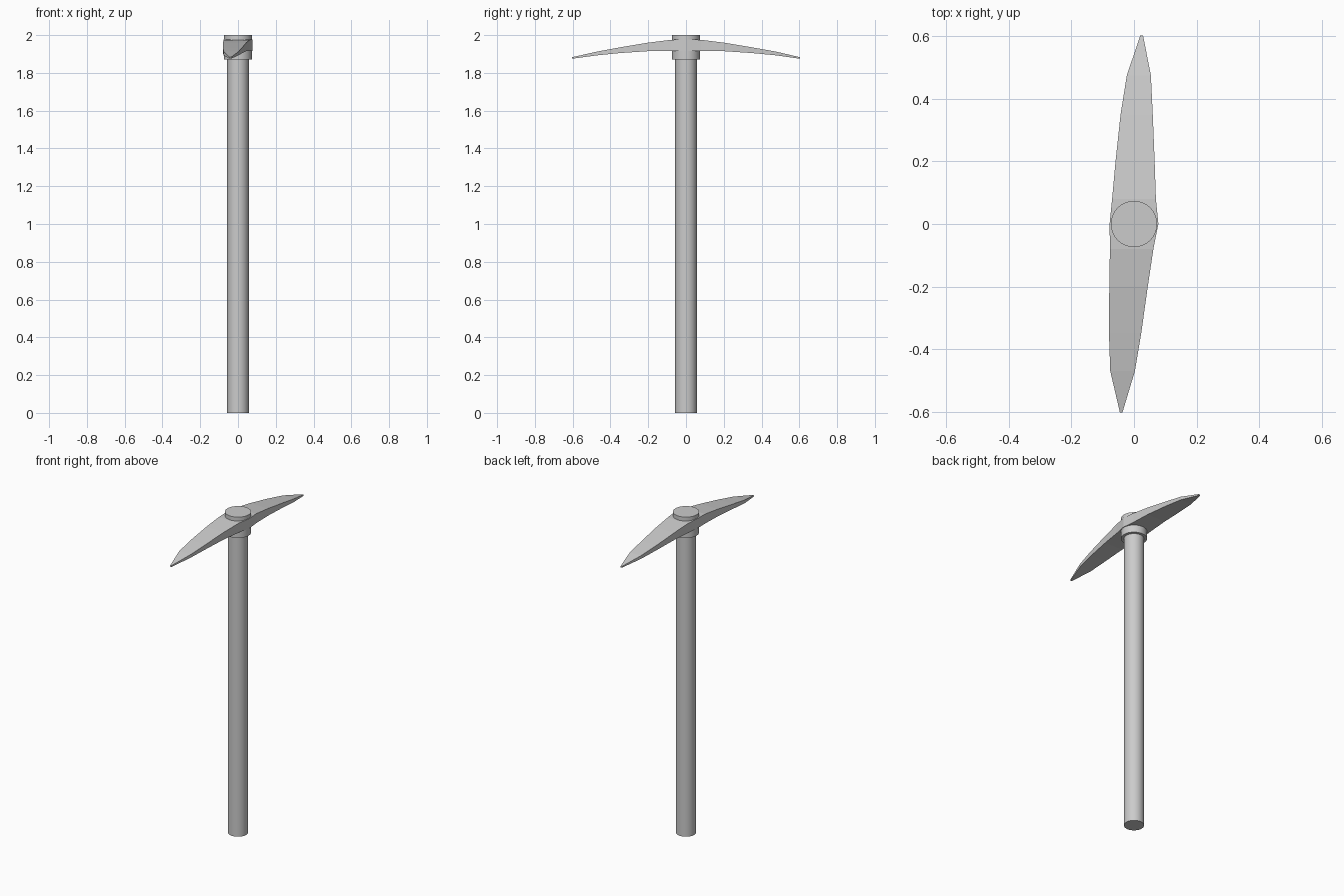
import bpy, bmesh

if "Cube" in bpy.data.objects:
    bpy.data.objects.remove(bpy.data.objects["Cube"])


def cylinder(name, radius, z0, z1, sides=32):
    bpy.ops.mesh.primitive_cylinder_add(vertices=sides, radius=radius, depth=z1 - z0,
                                        location=(0, 0, (z0 + z1) / 2))
    ob = bpy.context.object
    ob.name = name
    bpy.ops.object.shade_smooth_by_angle()
    return ob


# Wooden shaft and the collar that grips the head
cylinder("handle", 0.057, 0, 1.95)
cylinder("collar", 0.074, 1.87, 2.0)

# Curved pick head, lofted from rectangular sections: y, left x, right x, bottom z, top z
sections = [
    (-0.603, -0.045, -0.037, 1.875, 1.883),
    (-0.47, -0.076, 0.003, 1.893, 1.913),
    (-0.35, -0.080, 0.023, 1.905, 1.935),
    (-0.20, -0.079, 0.044, 1.915, 1.960),
    (-0.08, -0.077, 0.062, 1.916, 1.975),
    (0.0, -0.078, 0.078, 1.916, 1.977),
    (0.08, -0.070, 0.070, 1.916, 1.975),
    (0.20, -0.059, 0.066, 1.915, 1.960),
    (0.35, -0.043, 0.060, 1.905, 1.935),
    (0.475, -0.023, 0.054, 1.893, 1.913),
    (0.603, 0.020, 0.029, 1.875, 1.883),
]
bm = bmesh.new()
rings = [[bm.verts.new(p) for p in ((l, y, b), (r, y, b), (r, y, t), (l, y, t))]
         for y, l, r, b, t in sections]
for a, c in zip(rings, rings[1:]):
    for i in range(4):
        j = (i + 1) % 4
        bm.faces.new((a[i], a[j], c[j], c[i]))
bm.faces.new(rings[0])
bm.faces.new(rings[-1])
bmesh.ops.recalc_face_normals(bm, faces=bm.faces)
mesh = bpy.data.meshes.new("pick_head")
bm.to_mesh(mesh)
bm.free()
head = bpy.data.objects.new("pick_head", mesh)
bpy.context.collection.objects.link(head)
